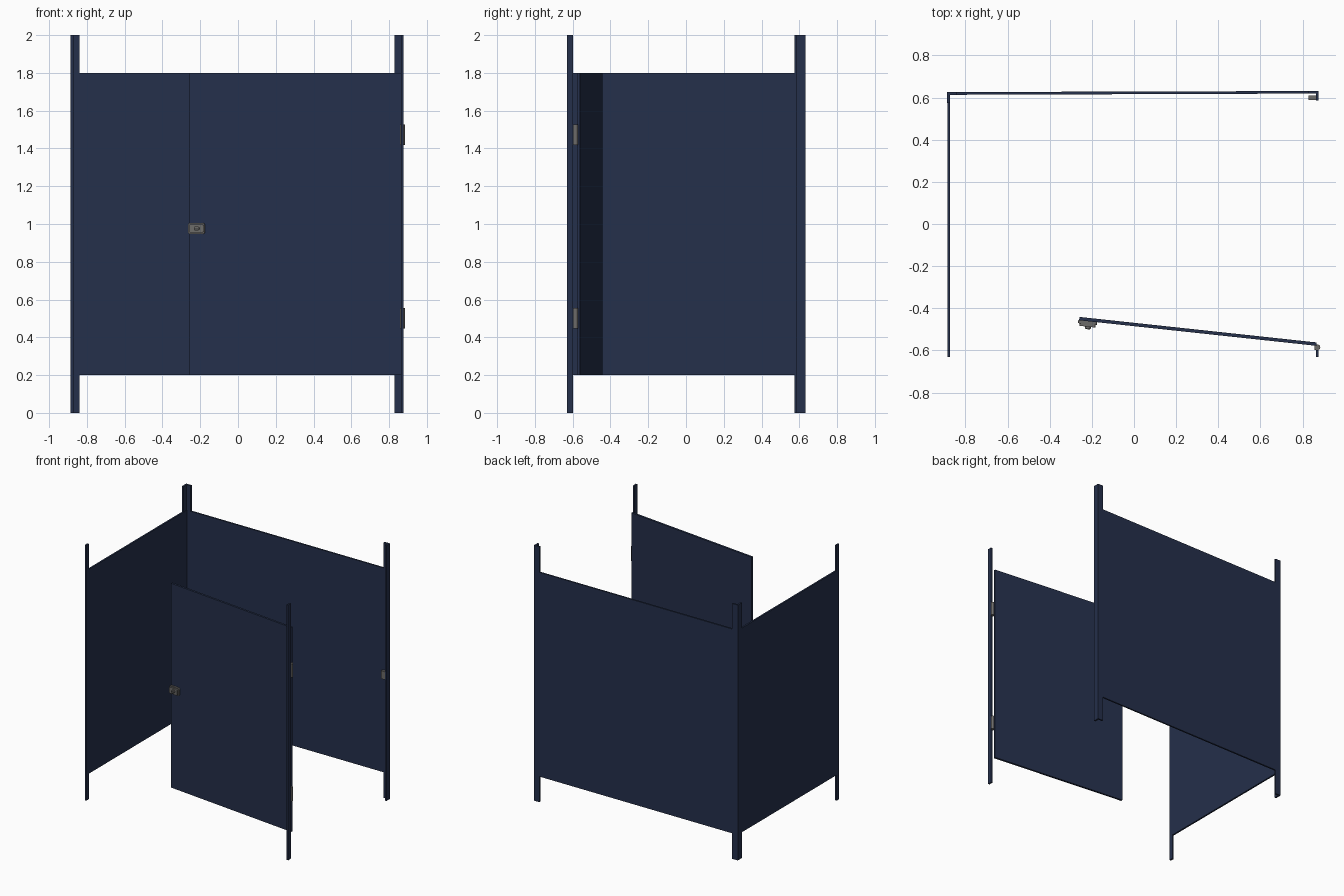
import bpy, bmesh, math
from mathutils import Matrix, Vector

if "Cube" in bpy.data.objects:
    bpy.data.objects.remove(bpy.data.objects["Cube"])


def material(name, rgb):
    m = bpy.data.materials.new(name)
    m.diffuse_color = (*rgb, 1)
    m.use_nodes = True
    m.node_tree.nodes["Principled BSDF"].inputs["Base Color"].default_value = m.diffuse_color
    return m


NAVY = material("navy panel", (0.018, 0.029, 0.070))
GREY = material("grey metal", (0.15, 0.145, 0.14))
DARK = material("dark slot", (0.03, 0.03, 0.03))


def finish(name, bm, mat, matrix=None):
    if matrix is not None:
        bm.transform(matrix)
    bmesh.ops.recalc_face_normals(bm, faces=bm.faces)
    me = bpy.data.meshes.new(name)
    bm.to_mesh(me)
    bm.free()
    me.materials.append(mat)
    ob = bpy.data.objects.new(name, me)
    bpy.context.collection.objects.link(ob)
    return ob


def box(name, lo, hi, mat, matrix=None, round_y=0.0):
    """Box from corner to corner; round_y rounds the edges running along y."""
    lo, hi = Vector(lo), Vector(hi)
    bm = bmesh.new()
    bmesh.ops.create_cube(bm, size=1)
    for v in bm.verts:
        v.co = Vector((lo[i] + (v.co[i] + 0.5) * (hi[i] - lo[i]) for i in range(3)))
    if round_y:
        edges = [e for e in bm.edges
                 if abs((e.verts[0].co - e.verts[1].co).normalized().y) > 0.9]
        bmesh.ops.bevel(bm, geom=edges, offset=round_y, segments=4,
                        profile=0.5, affect='EDGES')
    return finish(name, bm, mat, matrix)


def prism(name, outline, z0, z1, mat):
    bm = bmesh.new()
    face = bm.faces.new([bm.verts.new((x, y, z0)) for x, y in outline])
    up = bmesh.ops.extrude_face_region(bm, geom=[face])["geom"]
    bmesh.ops.translate(bm, vec=(0, 0, z1 - z0),
                        verts=[v for v in up if isinstance(v, bmesh.types.BMVert)])
    return finish(name, bm, mat)


def cylinder(name, r, depth, mat, matrix):
    bm = bmesh.new()
    bmesh.ops.create_cone(bm, cap_ends=True, segments=20, radius1=r, radius2=r, depth=depth)
    ob = finish(name, bm, mat, matrix)
    for p in ob.data.polygons:
        p.use_smooth = len(p.vertices) == 4
    return ob


T = 0.013            # sheet thickness
LOW, HIGH = 0.2, 1.8

# side wall and very slightly skewed back wall
box("side_wall", (-0.885, -0.60, LOW), (-0.885 + T, 0.615, HIGH), NAVY)
prism("back_wall", [(-0.88, 0.613), (0.865, 0.619), (0.865, 0.631), (-0.88, 0.626)],
      LOW, HIGH, NAVY)

# flat front posts
box("front_left_post", (-0.886, -0.631, 0), (-0.872, -0.60, 2), NAVY)
box("front_right_post", (0.863, -0.631, 0), (0.876, -0.597, 2), NAVY)


# L-shaped corner posts at the back
def angle_post(name, x, y, sx, reach_y):
    w = 0.048
    pts = [(0, 0), (w, 0), (w, -T), (T, -T), (T, -reach_y), (0, -reach_y)]
    prism(name, [(x + sx * px, y + py) for px, py in pts], 0, 2, NAVY)


angle_post("back_left_post", -0.887, 0.626, 1, 0.052)
angle_post("back_right_post", 0.876, 0.632, -1, 0.046)

# door, slightly swung inwards; local x runs from the hinge (0) to minus length
angle = -math.atan2(0.121, 1.125)
door = Matrix.Translation((0.866, -0.570, 0)) @ Matrix.Rotation(angle, 4, 'Z')
L = 1.132
box("door", (-L, -0.008, LOW), (0, 0.008, HIGH), NAVY, door)

# hinges
for label, z in (("lower", 0.502), ("upper", 1.472)):
    cylinder(label + "_hinge_barrel", 0.013, 0.108, GREY,
             Matrix.Translation((0.871, -0.585, z)))
    box(label + "_hinge_leaf", (0.857, -0.597, z - 0.054), (0.871, -0.576, z + 0.054), GREY)

# latch on the door
zc = 0.976
box("latch_plate", (-L - 0.004, -0.022, zc - 0.030), (-L + 0.086, -0.008, zc + 0.030),
    GREY, door, 0.012)
box("latch_case", (-L + 0.004, -0.034, zc - 0.024), (-L + 0.080, -0.022, zc + 0.024),
    GREY, door, 0.01)
cylinder("latch_knob", 0.014, 0.012, GREY,
         door @ Matrix.Translation((-L + 0.045, -0.038, zc)) @ Matrix.Rotation(math.pi / 2, 4, 'X'))
box("latch_slot", (-L + 0.034, -0.046, zc - 0.004), (-L + 0.056, -0.043, zc + 0.001),
    DARK, door)

# catch on the back right post
box("catch", (0.827, 0.588, zc - 0.031), (0.864, 0.610, zc + 0.031), GREY)
